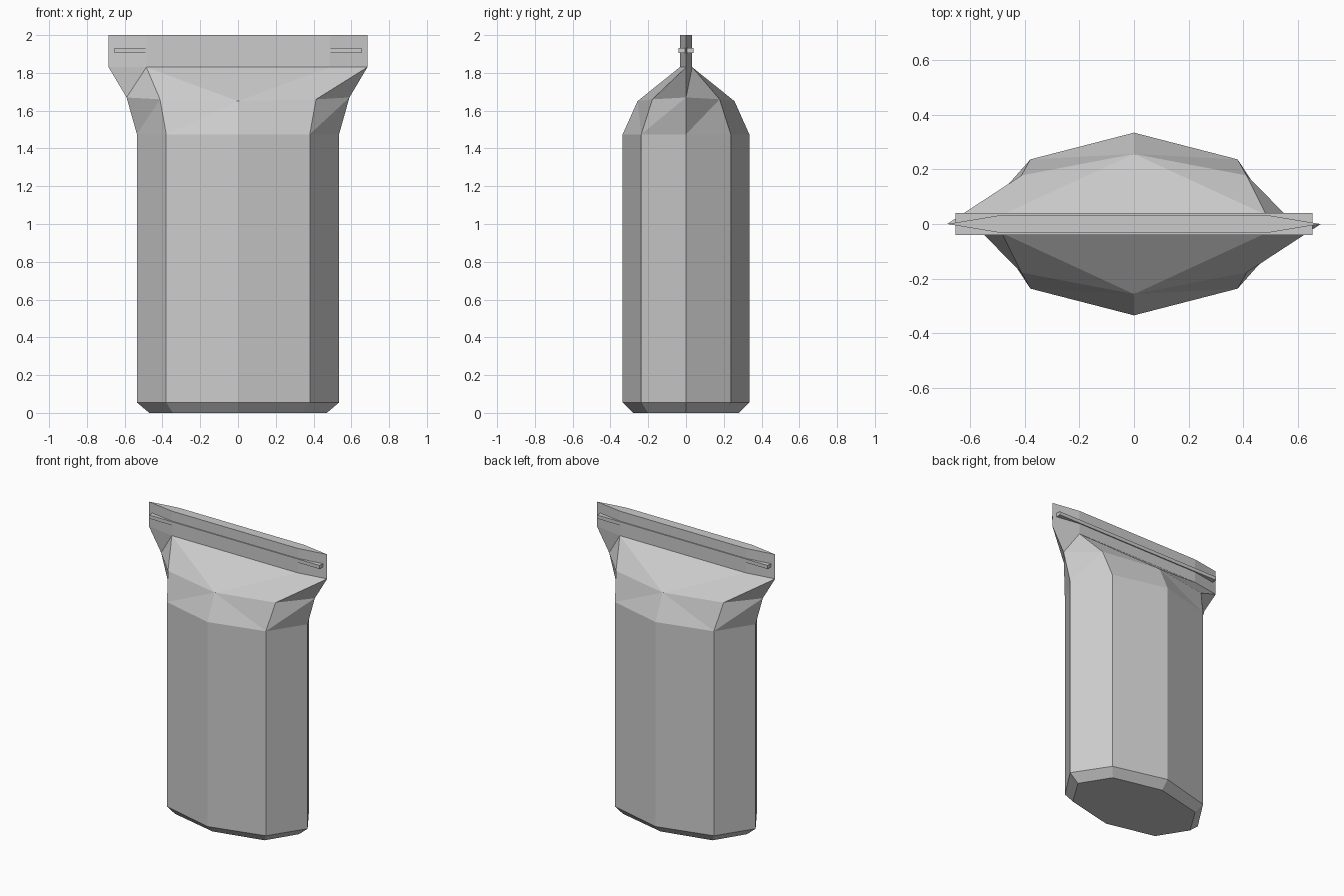
import bpy
import bmesh

cube = bpy.data.objects.get("Cube")
if cube:
    bpy.data.objects.remove(cube, do_unlink=True)

grey = bpy.data.materials.new("light_grey")
grey.use_nodes = True
colour = (0.6, 0.6, 0.6, 1)
grey.diffuse_color = colour
grey.node_tree.nodes["Principled BSDF"].inputs["Base Color"].default_value = colour


def finish(bm, name):
    bmesh.ops.recalc_face_normals(bm, faces=bm.faces)
    mesh = bpy.data.meshes.new(name)
    bm.to_mesh(mesh)
    bm.free()
    mesh.materials.append(grey)
    obj = bpy.data.objects.new(name, mesh)
    bpy.context.collection.objects.link(obj)
    return obj


def ring(bm, side, corner, depth_corner, depth, heights):
    """Eight-sided section; heights are for the side, corner and middle points."""
    zs, zc, zm = heights
    half = [(side, 0, zs), (corner, depth_corner, zc),
            (0, depth, zm), (-corner, depth_corner, zc)]
    turned = [(-x, -y, z) for x, y, z in half]
    return [bm.verts.new(p) for p in half + turned]


def band(bm, low, high, folded=False, flipped=()):
    """Join two sections with quads, or with triangles where the sack is folded."""
    for i in range(8):
        j = (i + 1) % 8
        if not folded:
            bm.faces.new((low[i], low[j], high[j], high[i]))
        elif i % 4 in flipped:
            bm.faces.new((low[i], low[j], high[i]))
            bm.faces.new((low[j], high[j], high[i]))
        else:
            bm.faces.new((low[i], low[j], high[j]))
            bm.faces.new((low[i], high[j], high[i]))


# Sack body with chamfered base, pinched shoulders and flat sealed top
bm = bmesh.new()
base = ring(bm, 0.47, 0.345, 0.2, 0.28, (0, 0, 0))
foot = ring(bm, 0.535, 0.38, 0.237, 0.335, (0.055,) * 3)
shoulder = ring(bm, 0.535, 0.38, 0.237, 0.335, (1.475,) * 3)
neck = ring(bm, 0.59, 0.413, 0.178, 0.257, (1.67, 1.66, 1.65))
seam = ring(bm, 0.685, 0.485, 0.033, 0.033, (1.83,) * 3)
rim = ring(bm, 0.685, 0.485, 0.033, 0.033, (2,) * 3)
bm.faces.new(base)
band(bm, base, foot)
band(bm, foot, shoulder)
band(bm, shoulder, neck, True, (2,))
band(bm, neck, seam, True, (1,))
band(bm, seam, rim)
bm.faces.new(rim)
finish(bm, "sack_body")

# Stitching strip through the sealed top
bm = bmesh.new()
bmesh.ops.create_cube(bm, size=1)
bmesh.ops.scale(bm, vec=(1.31, 0.08, 0.025), verts=bm.verts)
bmesh.ops.translate(bm, vec=(0, 0, 1.918), verts=bm.verts)
finish(bm, "stitching_strip")
